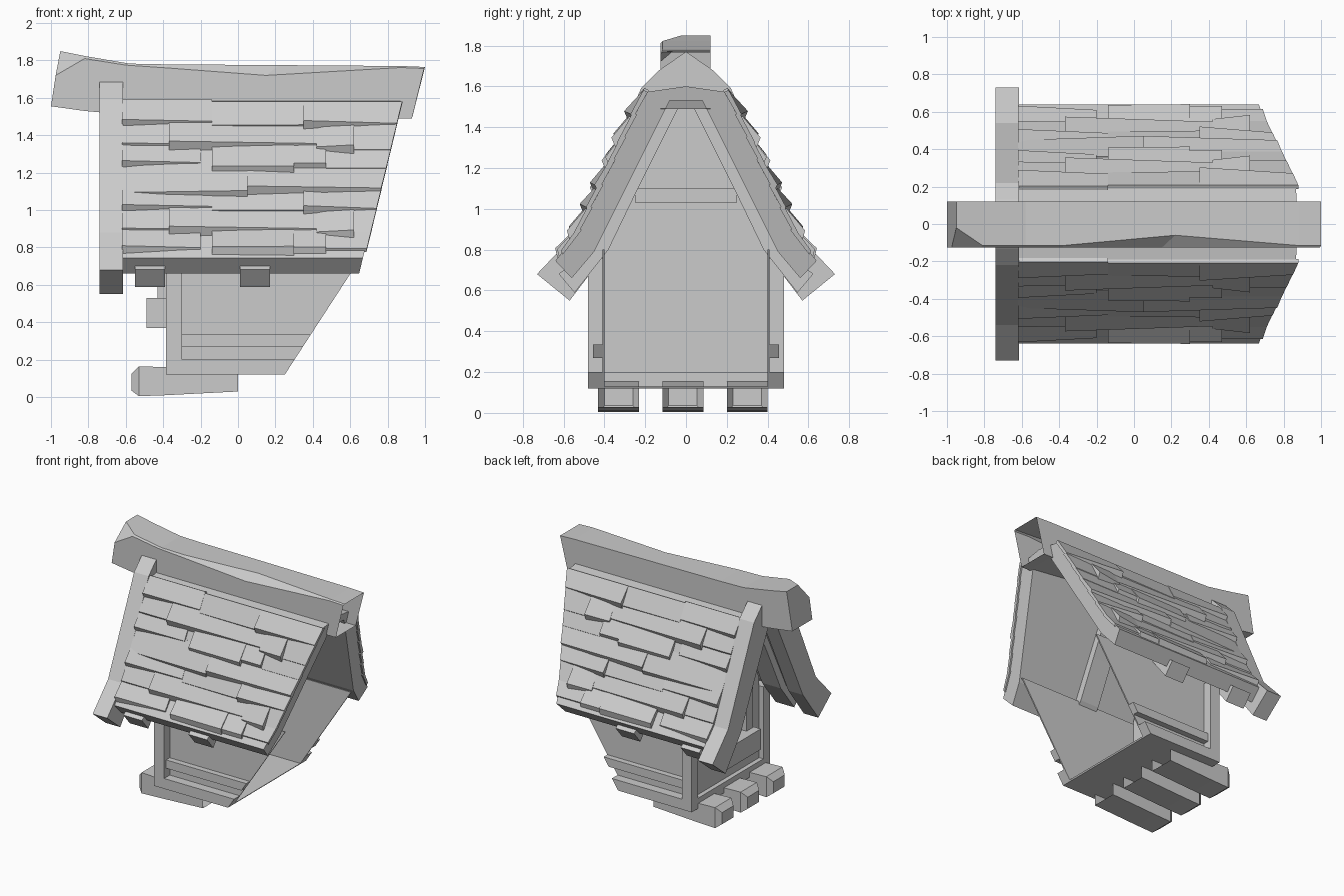
import bpy, bmesh

cube = bpy.data.objects.get("Cube")
if cube:
    bpy.data.objects.remove(cube, do_unlink=True)

GREY = (0.6, 0.6, 0.6, 1)
grey = bpy.data.materials.new("plain_grey")
grey.use_nodes = True
grey.diffuse_color = GREY
grey.node_tree.nodes["Principled BSDF"].inputs["Base Color"].default_value = GREY


def finish(name, bm, mirror=False):
    bmesh.ops.recalc_face_normals(bm, faces=bm.faces)
    mesh = bpy.data.meshes.new(name)
    bm.to_mesh(mesh)
    bm.free()
    mesh.materials.append(grey)
    obj = bpy.data.objects.new(name, mesh)
    bpy.context.collection.objects.link(obj)
    if mirror:
        mod = obj.modifiers.new("other_side", "MIRROR")
        mod.use_axis = (False, True, False)
        mod.use_mirror_merge = False
    return obj


def loft(bm, rings, open_end=False):
    """Skin a list of equal rings and cap the ends."""
    rows = [[bm.verts.new(p) for p in ring] for ring in rings]
    n = len(rows[0])
    for a, b in zip(rows, rows[1:]):
        for i in range(n):
            j = (i + 1) % n
            bm.faces.new((a[i], a[j], b[j], b[i]))
    bm.faces.new(rows[0])
    if not open_end:
        bm.faces.new(rows[-1])


def along_x(name, profile, start, end, mirror=False):
    """Extrude a (y, z) profile in x; start and end are functions of z."""
    bm = bmesh.new()
    loft(bm, [[(f(z), y, z) for y, z in profile] for f in (start, end)])
    return finish(name, bm, mirror)


def at(x):
    return lambda z: x


def rect(y0, y1, z0, z1):
    return [(y0, z0), (y1, z0), (y1, z1), (y0, z1)]


def wall_edge(z):
    return 0.25 + (z - 0.12) * 0.65


def roof_edge(z):
    return 0.65 + (z - 0.67) * 0.24


# Floor and the open-backed side walls
along_x("floor", rect(-0.48, 0.48, 0.12, 0.13), at(-0.385), wall_edge)
along_x("side_wall", rect(0.40, 0.41, 0.125, 0.8), at(-0.34), wall_edge, True)
along_x("side_sill", rect(0.405, 0.48, 0.125, 0.2), at(-0.34), wall_edge, True)
along_x("side_rail", rect(0.405, 0.455, 0.27, 0.335), at(-0.34), wall_edge, True)
along_x("corner_post", rect(0.40, 0.48, 0.13, 0.76), at(-0.385), at(-0.30), True)

# Gable wall with its framing
gable = [(-0.40, 0.13), (0.40, 0.13), (0.40, 0.82), (0.08, 1.54), (-0.08, 1.54), (-0.40, 0.82)]
along_x("gable_wall", gable, at(-0.35), at(-0.33))
along_x("gable_sill", rect(-0.41, 0.41, 0.13, 0.2), at(-0.385), at(-0.31))
along_x("window_sill", rect(-0.22, 0.22, 0.37, 0.53), at(-0.49), at(-0.34))
along_x("window_jamb", rect(0.13, 0.21, 0.53, 1.04), at(-0.43), at(-0.34), True)
along_x("gable_crossbeam", rect(-0.25, 0.25, 1.03, 1.1), at(-0.43), at(-0.31))

# Roof slabs with flared eaves
slope = [(0.64, 0.745), (0.55, 0.86), (0.21, 1.57)]
under = [(0.08, 1.53), (0.45, 0.79), (0.56, 0.66)]
along_x("roof_slab", slope + [(0, 1.6), (0, 1.53)] + under, at(-0.62), roof_edge, True)

# Curved rafters below the slabs, with tails past the eaves
rafter = [(0.624, 0.681), (0.546, 0.589), (0.38, 0.80), (0.24, 1.09),
          (0.02, 1.53), (0.12, 1.53), (0.46, 0.80)]
for label, x in (("front", -0.55), ("middle", 0.01)):
    along_x(label + "_rafter", rafter, at(x), at(x + 0.16), True)


def slope_y(z):
    lo, mid, hi = slope
    a, b = (lo, mid) if z < mid[1] else (mid, hi)
    return a[0] + (b[0] - a[0]) * (z - a[1]) / (b[1] - a[1])


# Shingles: left x, right x, lower z, upper z, lift at left, lift at right
layout = [
    (-0.62, -0.14, 1.47, 1.59, 0.035, 0.012),
    (-0.14, 0.36, 1.45, 1.58, 0.01, 0.015),
    (0.35, 0.90, 1.46, 1.58, 0.045, 0.01),
    (-0.62, -0.37, 1.35, 1.48, 0.02, 0.015),
    (-0.37, 0.42, 1.35, 1.49, 0.045, 0.015),
    (0.42, 0.62, 1.33, 1.47, 0.02, 0.045),
    (0.62, 0.90, 1.32, 1.47, 0.01, 0.01),
    (-0.62, -0.20, 1.25, 1.37, 0.035, 0.01),
    (-0.14, 0.30, 1.22, 1.37, 0.035, 0.04),
    (0.30, 0.47, 1.24, 1.36, 0.03, 0.03),
    (0.47, 0.90, 1.22, 1.36, 0.01, 0.01),
    (-0.62, 0.05, 1.09, 1.26, 0.01, 0.035),
    (0.05, 0.90, 1.11, 1.25, 0.045, 0.02),
]
bm = bmesh.new()
for drop in (0, 0.455):
    for x0, x1, z0, z1, left, right in layout:
        z0, z1 = max(z0 - drop, 0.79), z1 - drop
        if z1 - z0 < 0.05:
            continue
        rings = []
        for x, lift in ((x0, left), (x1, right)):
            ring = []
            for z, off in ((z0 - lift, -0.01), (z1, -0.02), (z1, 0.004), (z0, lift)):
                edge = min(x, roof_edge(z) + 0.01)
                ring.append((edge, slope_y(z) + off * 0.9, z + off * 0.42))
            rings.append(ring)
        loft(bm, rings)
finish("shingles", bm, True)

# Curved bargeboards meeting at a peak inside the ridge beam
barge = [(0.73, 0.68), (0.54, 0.88), (0.22, 1.59), (0.13, 1.68), (0, 1.77),
         (0, 1.55), (0.03, 1.52), (0.24, 1.09), (0.38, 0.80), (0.57, 0.55)]
along_x("bargeboard", barge, at(-0.74), at(-0.615), True)

# Rough-hewn hollow ridge beam: bottom point, chamfer point (x, z), top point (x, y, z)
stations = [
    (-1.0, 1.555, -0.975, 1.72, -0.95, -0.02, 1.85),
    (-0.82, 1.53, -0.82, 1.81, -0.81, -0.115, 1.822),
    (-0.6, 1.51, -0.6, 1.775, -0.58, -0.115, 1.783),
    (-0.38, 1.52, -0.38, 1.76, -0.38, -0.115, 1.779),
    (0.15, 1.55, 0.15, 1.72, 0.22, -0.06, 1.775),
    (0.86, 1.49, 0.87, 1.762, 0.88, -0.115, 1.77),
    (0.93, 1.49, 0.995, 1.757, 1.0, -0.115, 1.765),
]
bm = bmesh.new()
loft(bm, [[(xb, -0.125, zb), (xb, 0.12, zb), (xt, 0.12, zt), (xt, yt, zt), (xc, -0.125, zc)]
          for xb, zb, xc, zc, xt, yt, zt in stations], open_end=True)
finish("ridge_beam", bm)

# Three support beams under the floor, chamfered at the front and hollow behind
bm = bmesh.new()
for y in (-0.33, -0.015, 0.3):
    loft(bm, [[(x, *p) for p in rect(y - w, y + w, low, high)]
              for x, w, low, high in ((-0.57, 0.07, 0.035, 0.125), (-0.53, 0.1, 0.005, 0.165),
                                      (-0.39, 0.1, 0.01, 0.16), (0, 0.1, 0.03, 0.125))], open_end=True)
finish("support_beams", bm)
